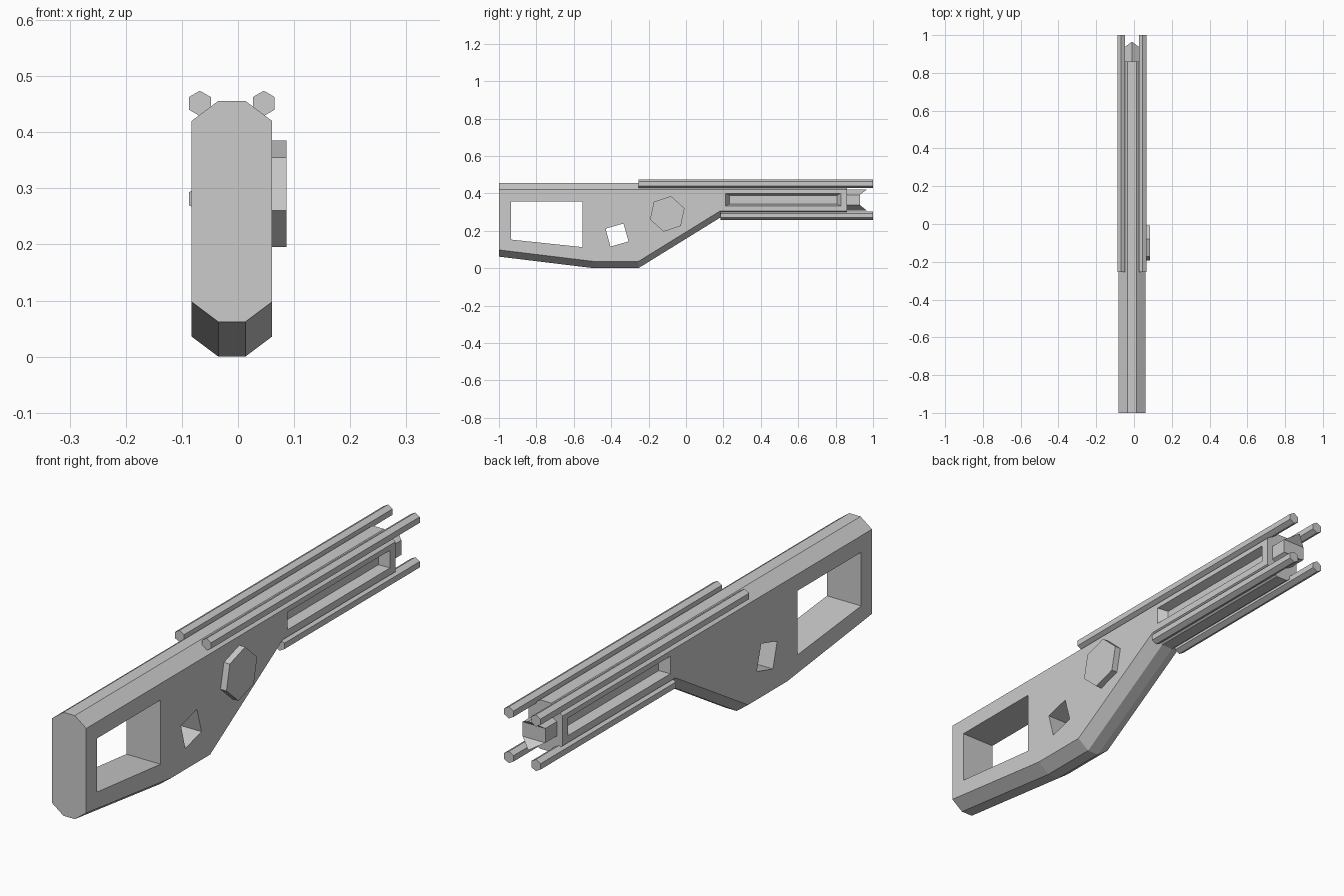
import bpy, bmesh, math

cube = bpy.data.objects.get("Cube")
if cube:
    bpy.data.objects.remove(cube, do_unlink=True)

CX = -0.011          # centre plane of the body
HALF = 0.072         # half thickness of the body
GREY = (0.6, 0.6, 0.6, 1)

grey = bpy.data.materials.new("plain grey")
grey.use_nodes = True
grey.diffuse_color = GREY
grey.node_tree.nodes["Principled BSDF"].inputs["Base Color"].default_value = GREY


def loft(name, rings):
    """Skin a closed solid through rings of equal point count."""
    bm = bmesh.new()
    loops = [[bm.verts.new(p) for p in ring] for ring in rings]
    for a, b in zip(loops, loops[1:]):
        for i in range(len(a)):
            j = (i + 1) % len(a)
            bm.faces.new((a[i], a[j], b[j], b[i]))
    bm.faces.new(loops[0][::-1])
    bm.faces.new(loops[-1])
    bmesh.ops.recalc_face_normals(bm, faces=bm.faces)
    mesh = bpy.data.meshes.new(name)
    bm.to_mesh(mesh)
    bm.free()
    mesh.materials.append(grey)
    obj = bpy.data.objects.new(name, mesh)
    bpy.context.collection.objects.link(obj)
    return obj


def side_prism(name, outline, x0, x1):
    """Extrude a (y, z) outline across x."""
    return loft(name, [[(x, y, z) for y, z in outline] for x in (x0, x1)])


def hexagon(r, start):
    return [(r * math.cos(math.radians(start + 60 * k)),
             r * math.sin(math.radians(start + 60 * k))) for k in range(6)]


def rectangle(y0, y1, z0, z1):
    return [(y0, z0), (y1, z0), (y1, z1), (y0, z1)]


def cut(target, cutter):
    mod = target.modifiers.new("cut", 'BOOLEAN')
    mod.operation = 'DIFFERENCE'
    mod.solver = 'EXACT'
    mod.object = cutter
    bpy.context.view_layer.objects.active = target
    bpy.ops.object.modifier_apply(modifier=mod.name)
    bpy.data.objects.remove(cutter, do_unlink=True)


# Body: chamfered section whose underside follows the grip and barrel
def section(y, bottom):
    flat, edge = 0.024, 0.036
    top = 0.456
    half = [(flat, bottom), (HALF, bottom + edge), (HALF, top - edge), (flat, top)]
    pts = half + [(-x, z) for x, z in reversed(half)]
    return [(CX + x, y, z) for x, z in pts]


body = loft("body", [section(y, z) for y, z in (
    (-1, 0.062), (-0.49, 0), (-0.255, 0), (0.182, 0.27), (0.86, 0.27))])

# Through holes: grip opening and trigger opening
cut(body, side_prism("grip_cutter", [
    (-0.935, 0.153), (-0.553, 0.113), (-0.553, 0.357), (-0.935, 0.357)], -0.3, 0.3))
cut(body, side_prism("trigger_cutter", [
    (-0.404, 0.116), (-0.307, 0.143), (-0.334, 0.239), (-0.43, 0.212)], -0.3, 0.3))

# Tapered slots on both sides of the barrel
for side in (1, -1):
    def ring(depth, inset):
        x = CX + side * (HALF - depth)
        return [(x, y, z) for y, z in rectangle(
            0.212 + inset, 0.828 - inset, 0.333 + inset / 2, 0.4 - inset / 2)]
    cut(body, loft("slot_cutter", [ring(-0.01, -0.006), ring(0.035, 0.021)]))

# Hexagonal knob on the +x side
side_prism("side_knob", [(y - 0.1, z + 0.2905) for y, z in hexagon(0.097, 18)],
           CX + HALF - 0.01, 0.086)

# Four hexagonal rails
for level, z0, start in (("upper", 0.4515, -0.255), ("lower", 0.2815, 0.185)):
    for side, label in ((1, "left"), (-1, "right")):
        loft(f"{level}_rail_{label}", [
            [(CX + side * 0.057 + x, y, z0 + z) for x, z in hexagon(0.0225, 30)]
            for y in (start, 1)])

# Muzzle: hexagonal tube end with pointed upper and lower lips
MZ = 0.365
profile = hexagon(0.055, 30)
muzzle = loft("muzzle", [
    [(CX + x, 0.84, MZ + z) for x, z in profile],
    [(CX + x, 0.93, MZ + z) for x, z in profile]])
bm = bmesh.new()
bm.from_mesh(muzzle.data)
end = [v for v in bm.verts if v.co.y > 0.9]
for upper in (True, False):
    pair = [v for v in end if abs(v.co.z - MZ) < 0.04 and (v.co.z > MZ) == upper]
    bmesh.ops.connect_verts(bm, verts=pair)
for v in end:
    if abs(v.co.z - MZ) > 0.04:
        v.co.y = 0.965
bm.to_mesh(muzzle.data)
bm.free()
